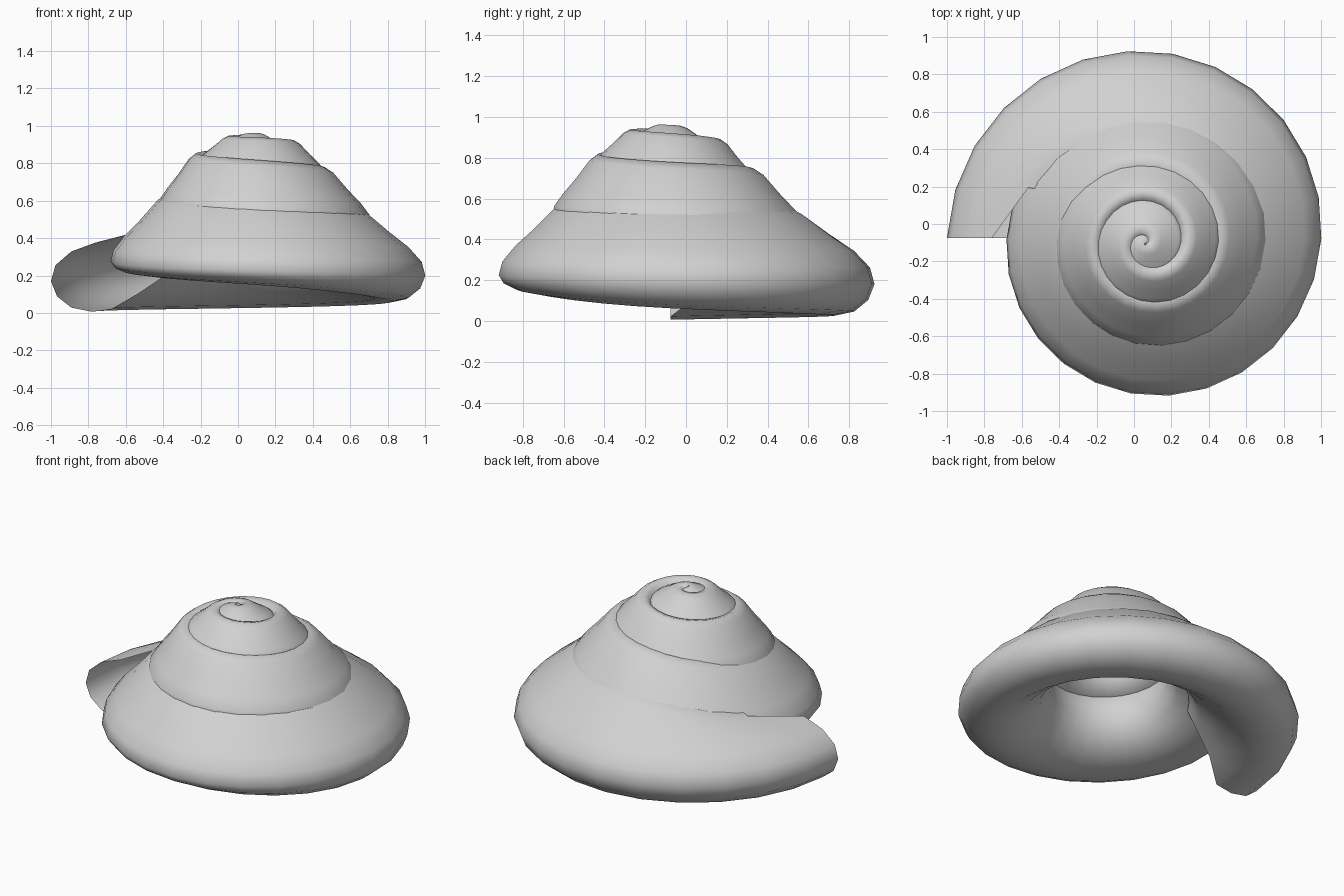
import bpy, bmesh
from math import radians, cos, sin, pi

cube = bpy.data.objects.get("Cube")
if cube:
    bpy.data.objects.remove(cube, do_unlink=True)

STEPS = 26      # rings per turn
TURNS = 4.4

# Whorl cross-section: (distance inward, height) from its outermost point, per unit radius
SECTION = [(0, 0), (.022, .08), (.1, .165), (.22, .255), (.35, .36), (.43, .40),
           (.52, .38), (.59, .29), (.6, .17), (.54, .05), (.42, -.06),
           (.3, -.135), (.2, -.15), (.1, -.13), (.03, -.075)]

# Turns back from the lip, paired with: outer radius, height of the widest point,
# stretch of the upper half, stretch of the lower half, and inward reach
RADIUS = [(0, 1.09), (.5, .915), (1, .765), (1.5, .635), (2, .5), (2.5, .4),
          (3, .285), (3.5, .2), (4, .11), (4.5, .02)]
HEIGHT = [(0, .17), (.5, .2), (1, .275), (1.25, .41), (1.5, .475), (2, .575), (2.5, .73),
          (3, .805), (3.5, .87), (4, .915), (4.5, .94)]
UPPER = [(0, .65), (.25, .94), (.5, 1.02), (1, 1.2), (1.5, 1.2), (2, 1.4), (2.5, 1.2),
         (3, 1.25), (3.5, 1.15), (4.5, .8)]
LOWER = [(0, 1), (.5, 1), (.75, .6), (1, .5), (4.5, .5)]
REACH = [(0, 1), (2.5, 1), (3.5, 1.75), (4.5, 1.75)]


def sample(keys, t):
    """Smooth interpolation through key pairs."""
    last = len(keys) - 1
    i = max(j for j in range(last) if keys[j][0] <= t)
    (t1, a), (t2, b) = keys[i], keys[i + 1]

    def slope(j):
        p, q = keys[max(j - 1, 0)], keys[min(j + 1, last)]
        return (q[1] - p[1]) / (q[0] - p[0])
    h = t2 - t1
    u = (t - t1) / h
    return (a * (1 + 2 * u) * (1 - u) ** 2 + slope(i) * h * u * (1 - u) ** 2
            + b * u * u * (3 - 2 * u) + slope(i + 1) * h * u * u * (u - 1))


def whorl_ring(t):
    """Points of the cross-section t turns back from the lip."""
    radius, z0, upper, lower, reach = (
        sample(k, t) for k in (RADIUS, HEIGHT, UPPER, LOWER, REACH))
    cx = .09 - .03 * t / TURNS
    cy = -.075 - .035 * t / TURNS
    ring = []
    for d, h in SECTION:
        # The inner part of the lip sits further back than its outer edge
        start, span = (.22, .14) if h > .1 else (.3, .3)
        lag = .42 * max(0, 1 - t / .2) * min(1, max(0, (d - start) / span))
        angle = pi - 2 * pi * t - lag
        stretch = 1 + (upper - 1) * min(1, d / .3) if h > 0 else lower
        r = radius * (1 - d * reach)
        ring.append((cx + r * cos(angle), cy + r * sin(angle), z0 + radius * h * stretch))
    return ring


# Coiled shell, open at the lip and closed at the tip
bm = bmesh.new()
rings = [[bm.verts.new(p) for p in whorl_ring(i / STEPS)]
         for i in range(int(STEPS * TURNS) + 1)]
n = len(SECTION)
for a, b in zip(rings, rings[1:]):
    for j in range(n):
        k = (j + 1) % n
        bm.faces.new((a[j], a[k], b[k], b[j]))
bm.faces.new(rings[-1])
bmesh.ops.recalc_face_normals(bm, faces=bm.faces)

# Keep the outer wall facing away from the axis
bm.faces.ensure_lookup_table()
outer = bm.faces[0]
if outer.normal.dot(outer.calc_center_median()) < 0:
    bmesh.ops.reverse_faces(bm, faces=bm.faces)

mesh = bpy.data.meshes.new("spiral_shell")
bm.to_mesh(mesh)
bm.free()
shell = bpy.data.objects.new("spiral_shell", mesh)
bpy.context.collection.objects.link(shell)

# Plain grey finish
grey = bpy.data.materials.new("shell_grey")
grey.use_nodes = True
color = (.64, .64, .64, 1)
grey.diffuse_color = color
grey.node_tree.nodes["Principled BSDF"].inputs["Base Color"].default_value = color
mesh.materials.append(grey)

bpy.ops.object.select_all(action='DESELECT')
shell.select_set(True)
bpy.context.view_layer.objects.active = shell
bpy.ops.object.shade_smooth_by_angle(angle=radians(60))
